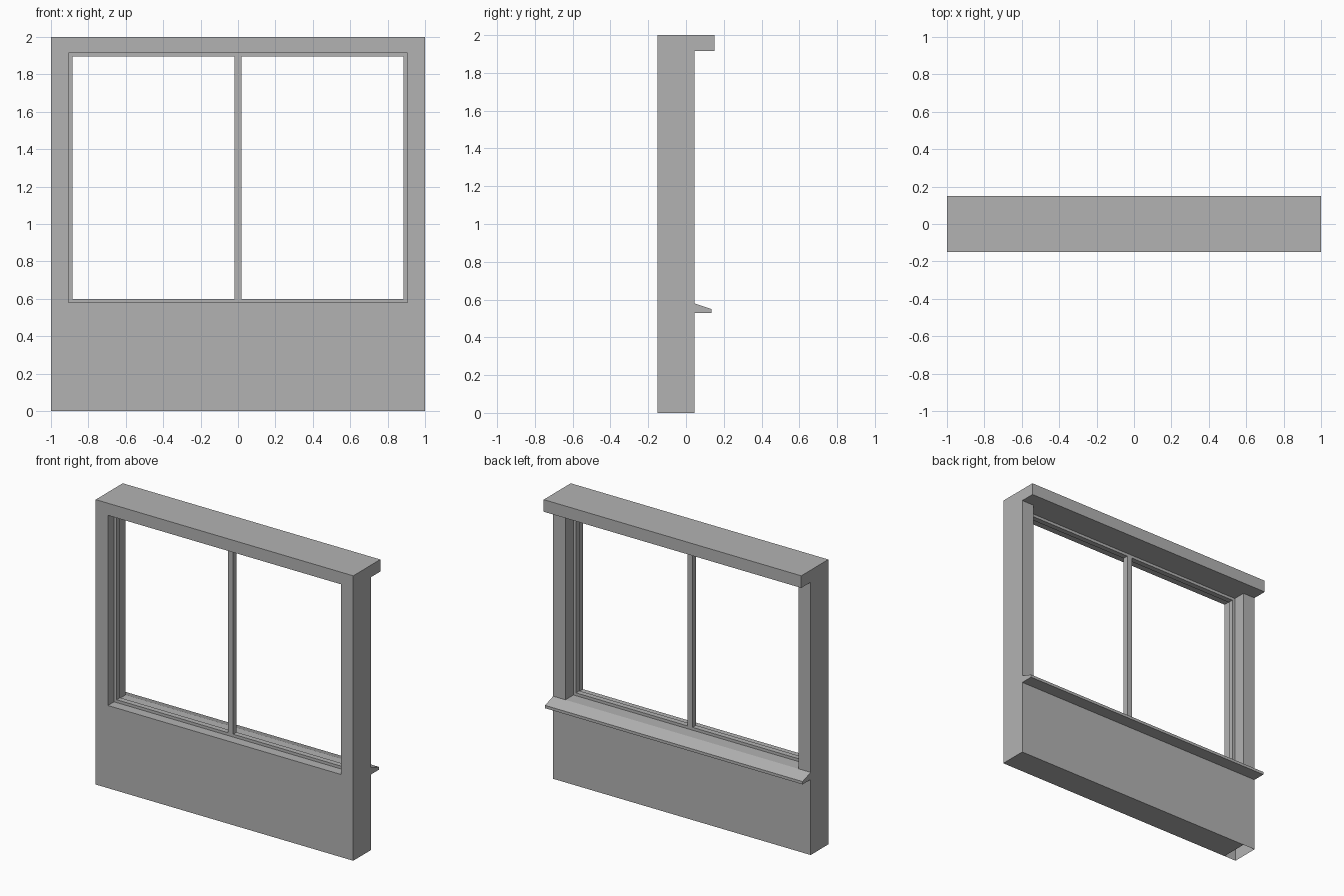
import bpy
import bmesh

cube = bpy.data.objects.get("Cube")
if cube:
    bpy.data.objects.remove(cube, do_unlink=True)

# Key dimensions
HALF_W = 1.0
OPEN_X, OPEN_Z0, OPEN_Z1 = 0.905, 0.58, 1.915
FRONT, BACK, EAVE = -0.15, 0.045, 0.15
FRAME_Y0, FRAME_Y1, FRAME_T = -0.082, -0.044, 0.02

grey = bpy.data.materials.new("plain_grey")
grey.use_nodes = True
grey.diffuse_color = (0.45, 0.45, 0.45, 1)
grey.node_tree.nodes["Principled BSDF"].inputs["Base Color"].default_value = grey.diffuse_color


def finish(name, bm):
    bmesh.ops.recalc_face_normals(bm, faces=bm.faces)
    mesh = bpy.data.meshes.new(name)
    bm.to_mesh(mesh)
    bm.free()
    mesh.materials.append(grey)
    obj = bpy.data.objects.new(name, mesh)
    bpy.context.collection.objects.link(obj)
    return obj


def prism(name, profile, x0, x1):
    """Extrude a (y, z) profile along x."""
    bm = bmesh.new()
    face = bm.faces.new([bm.verts.new((x0, y, z)) for y, z in profile])
    new = bmesh.ops.extrude_face_region(bm, geom=[face])["geom"]
    moved = [v for v in new if isinstance(v, bmesh.types.BMVert)]
    bmesh.ops.translate(bm, verts=moved, vec=(x1 - x0, 0, 0))
    return finish(name, bm)


def box(name, x0, x1, y0, y1, z0, z1):
    return prism(name, [(y0, z0), (y1, z0), (y1, z1), (y0, z1)], x0, x1)


# Wall with top ledge and sloping sill in one side profile
wall = prism("wall", [
    (FRONT, 0), (BACK, 0),
    (BACK, 0.53), (0.135, 0.53), (0.135, 0.55), (BACK, OPEN_Z0),
    (BACK, OPEN_Z1), (EAVE, OPEN_Z1), (EAVE, 2), (FRONT, 2),
], -HALF_W, HALF_W)

# Window opening
cutter = box("opening_cutter", -OPEN_X, OPEN_X, -0.3, BACK + 0.05, OPEN_Z0, OPEN_Z1)
cutter.hide_render = True
cut = wall.modifiers.new("opening", "BOOLEAN")
cut.operation = "DIFFERENCE"
cut.solver = "EXACT"
cut.object = cutter
bpy.context.view_layer.objects.active = wall
bpy.ops.object.modifier_apply(modifier=cut.name)
bpy.data.objects.remove(cutter, do_unlink=True)

# Open underside of the right jamb
bm = bmesh.new()
bm.from_mesh(wall.data)
base = [f for f in bm.faces if f.calc_center_median().z < 0.001]
geom = set(base)
for f in base:
    geom.update(f.edges)
    geom.update(f.verts)
bmesh.ops.bisect_plane(bm, geom=list(geom), plane_co=(-OPEN_X, 0, 0), plane_no=(1, 0, 0))
open_end = [f for f in bm.faces
            if all(v.co.z < 0.001 and v.co.x < -OPEN_X + 0.001 for v in f.verts)]
bmesh.ops.delete(bm, geom=open_end, context="FACES")
bm.to_mesh(wall.data)
bm.free()

# Window frame: rails, stiles and centre mullion
inner_x, inner_z0, inner_z1 = OPEN_X - FRAME_T, OPEN_Z0 + FRAME_T, OPEN_Z1 - FRAME_T
for name, z0, z1 in (("bottom_rail", OPEN_Z0, inner_z0), ("top_rail", inner_z1, OPEN_Z1)):
    box(name, -OPEN_X, OPEN_X, FRAME_Y0, FRAME_Y1, z0, z1)
for name, x0, x1 in (("left_stile", inner_x, OPEN_X),
                     ("right_stile", -OPEN_X, -inner_x),
                     ("mullion", -FRAME_T, FRAME_T)):
    box(name, x0, x1, FRAME_Y0, FRAME_Y1, inner_z0, inner_z1)
